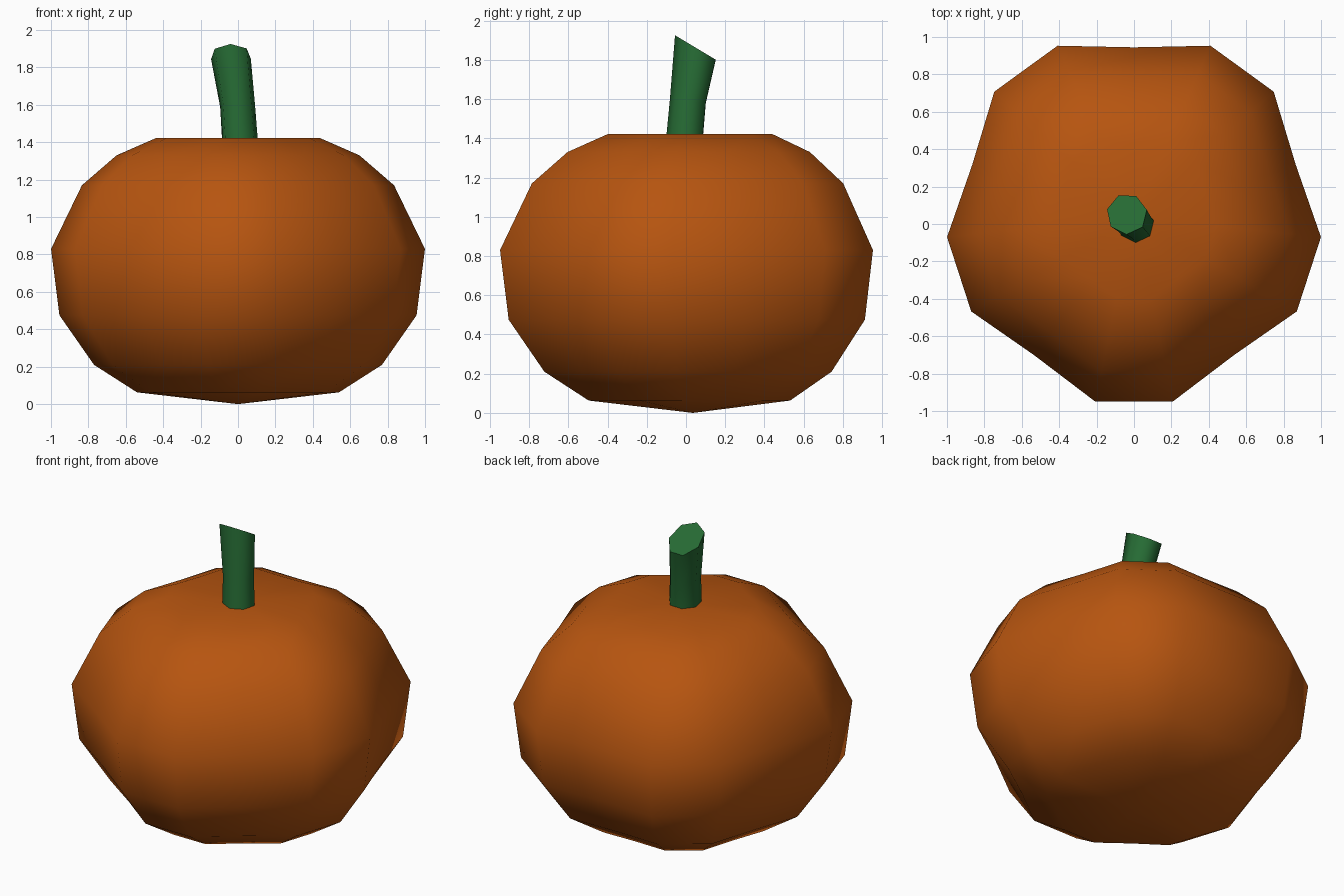
import bpy, bmesh, math
from mathutils import Vector

if "Cube" in bpy.data.objects:
    bpy.data.objects.remove(bpy.data.objects["Cube"])


def material(name, rgb):
    m = bpy.data.materials.new(name)
    m.diffuse_color = (*rgb, 1)
    m.use_nodes = True
    m.node_tree.nodes["Principled BSDF"].inputs["Base Color"].default_value = m.diffuse_color
    return m


def skin(name, rings, mat, bottom=None, top=None, flat_top=False):
    """Bridge matching rings of points; close the ends with a fan or an n-gon."""
    bm = bmesh.new()
    loops = [[bm.verts.new(p) for p in ring] for ring in rings]
    n = len(loops[0])
    for a, b in zip(loops, loops[1:]):
        for i in range(n):
            j = (i + 1) % n
            bm.faces.new((a[i], a[j], b[j], b[i]))
    for loop, tip in ((loops[0], bottom), (loops[-1], top)):
        if tip is None:
            bm.faces.new(loop)
        else:
            c = bm.verts.new(tip)
            for i in range(n):
                bm.faces.new((loop[i], loop[(i + 1) % n], c))
    bmesh.ops.recalc_face_normals(bm, faces=bm.faces)
    for f in bm.faces:
        f.smooth = not (flat_top and len(f.verts) > 4)
    me = bpy.data.meshes.new(name)
    bm.to_mesh(me)
    bm.free()
    me.materials.append(mat)
    ob = bpy.data.objects.new(name, me)
    bpy.context.collection.objects.link(ob)
    return ob


orange = material("pumpkin orange", (0.47, 0.09, 0.005))
green = material("stem green", (0.019, 0.145, 0.034))

# Pumpkin body: five lobes, each with two ridge points and a shared valley
CY = 0.035
profile = [(0.543, 0.063), (0.774, 0.21), (0.96, 0.475), (1.005, 0.83),
           (0.839, 1.17), (0.653, 1.33), (0.442, 1.422)]


def lobed_ring(r, z):
    pts = []
    for k in range(5):
        for offset, scale in ((-12, 1), (12, 1), (36, 0.905)):
            a = math.radians(-90 + 72 * k + offset)
            pts.append(Vector((r * scale * math.cos(a), CY + r * scale * math.sin(a), z)))
    return pts


skin("pumpkin_body", [lobed_ring(r, z) for r, z in profile], orange,
     bottom=(0, CY, 0), top=(0, CY, 1.415))


# Stem: seven sides, leaning back, with a slanted cut on top
def stem_ring(cx, cy, cz, r, slope):
    pts = []
    for k in range(7):
        a = math.radians(12 + 360 / 7 * k)
        dx, dy = r * math.cos(a), r * math.sin(a)
        pts.append(Vector((cx + dx, cy + dy, cz - slope * dy)))
    return pts


skin("stem", [stem_ring(0.01, -0.002, 1.412, 0.098, 0),
              stem_ring(-0.002, 0.014, 1.59, 0.096, 0.1),
              stem_ring(-0.038, 0.053, 1.86, 0.109, 0.6)], green, flat_top=True)
